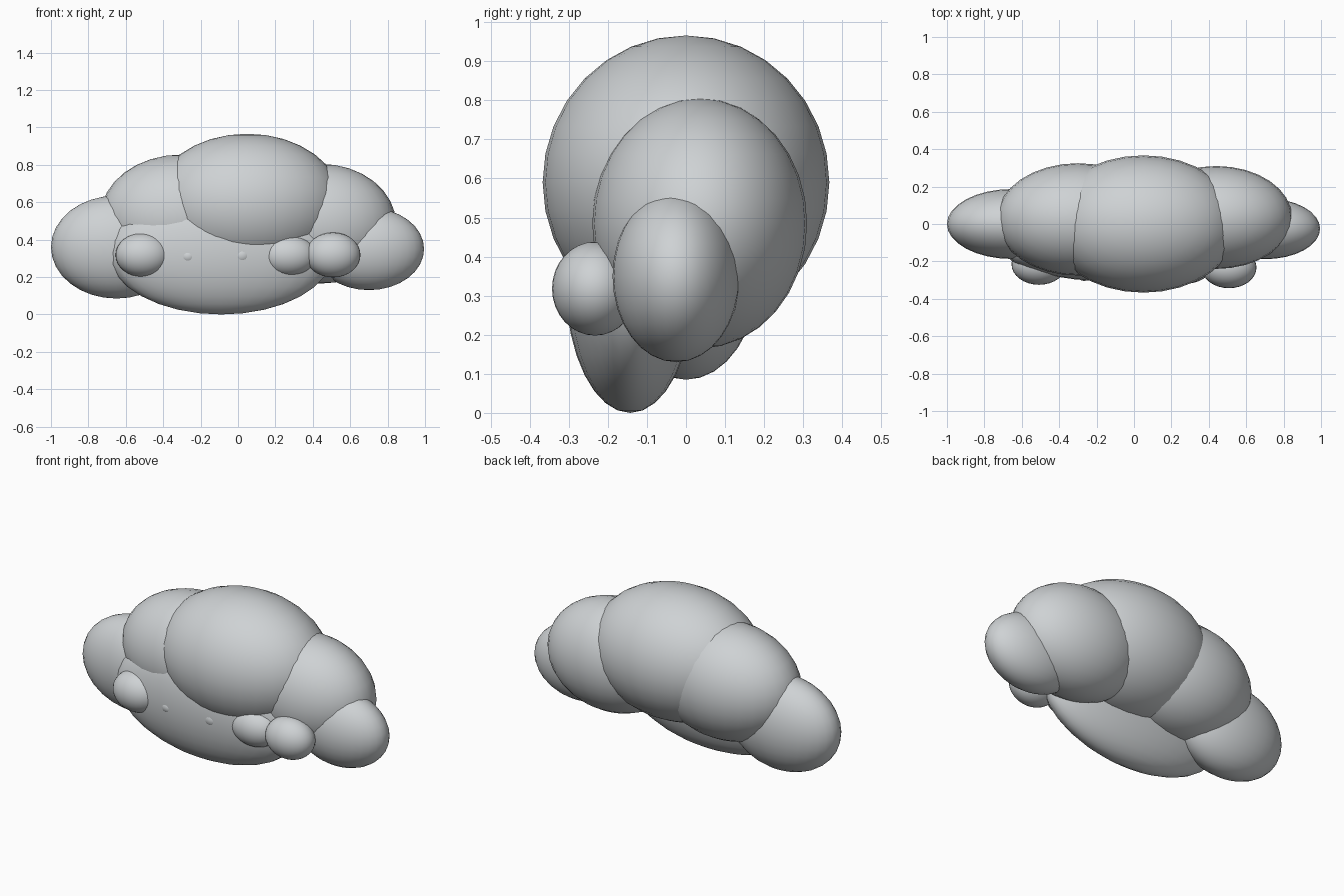
import bpy

cube = bpy.data.objects.get("Cube")
if cube:
    bpy.data.objects.remove(cube, do_unlink=True)

# Single soft grey for the whole cloud
grey = bpy.data.materials.new("cloud grey")
grey.use_nodes = True
color = (0.62, 0.645, 0.66, 1.0)
grey.diffuse_color = color
bsdf = next(n for n in grey.node_tree.nodes if n.type == "BSDF_PRINCIPLED")
bsdf.inputs["Base Color"].default_value = color
bsdf.inputs["Roughness"].default_value = 0.6


def puff(name, center, radii):
    """Smooth ellipsoid with the given centre and radii."""
    bpy.ops.mesh.primitive_uv_sphere_add(segments=32, ring_count=16, radius=1, location=center)
    obj = bpy.context.object
    obj.name = name
    obj.scale = radii
    bpy.ops.object.transform_apply(location=False, rotation=False, scale=True)
    bpy.ops.object.shade_smooth()
    obj.data.materials.append(grey)
    return obj


# Large cloud puffs
puff("center_puff", (0.05, 0, 0.59), (0.51, 0.367, 0.376))
puff("right_inner_puff", (-0.30, 0.025, 0.525), (0.435, 0.30, 0.33))
puff("left_inner_puff", (0.44, 0.035, 0.485), (0.405, 0.275, 0.32))
puff("right_outer_puff", (-0.65, 0, 0.36), (0.35, 0.187, 0.275))
puff("left_outer_puff", (0.70, -0.025, 0.35), (0.295, 0.163, 0.22))

# Face bulge along the lower front
puff("face_puff", (-0.09, -0.143, 0.33), (0.60, 0.165, 0.33))

# Small puffs at the front
puff("right_small_puff", (-0.508, -0.215, 0.318), (0.147, 0.11, 0.118))
puff("left_small_puff", (0.508, -0.233, 0.318), (0.147, 0.11, 0.12))
puff("left_middle_small_puff", (0.27, -0.22, 0.315), (0.148, 0.10, 0.11))

# Eyes barely breaking the face surface
puff("right_eye", (-0.265, -0.259, 0.31), (0.05, 0.045, 0.045))
puff("left_eye", (0.02, -0.264, 0.315), (0.055, 0.045, 0.05))
